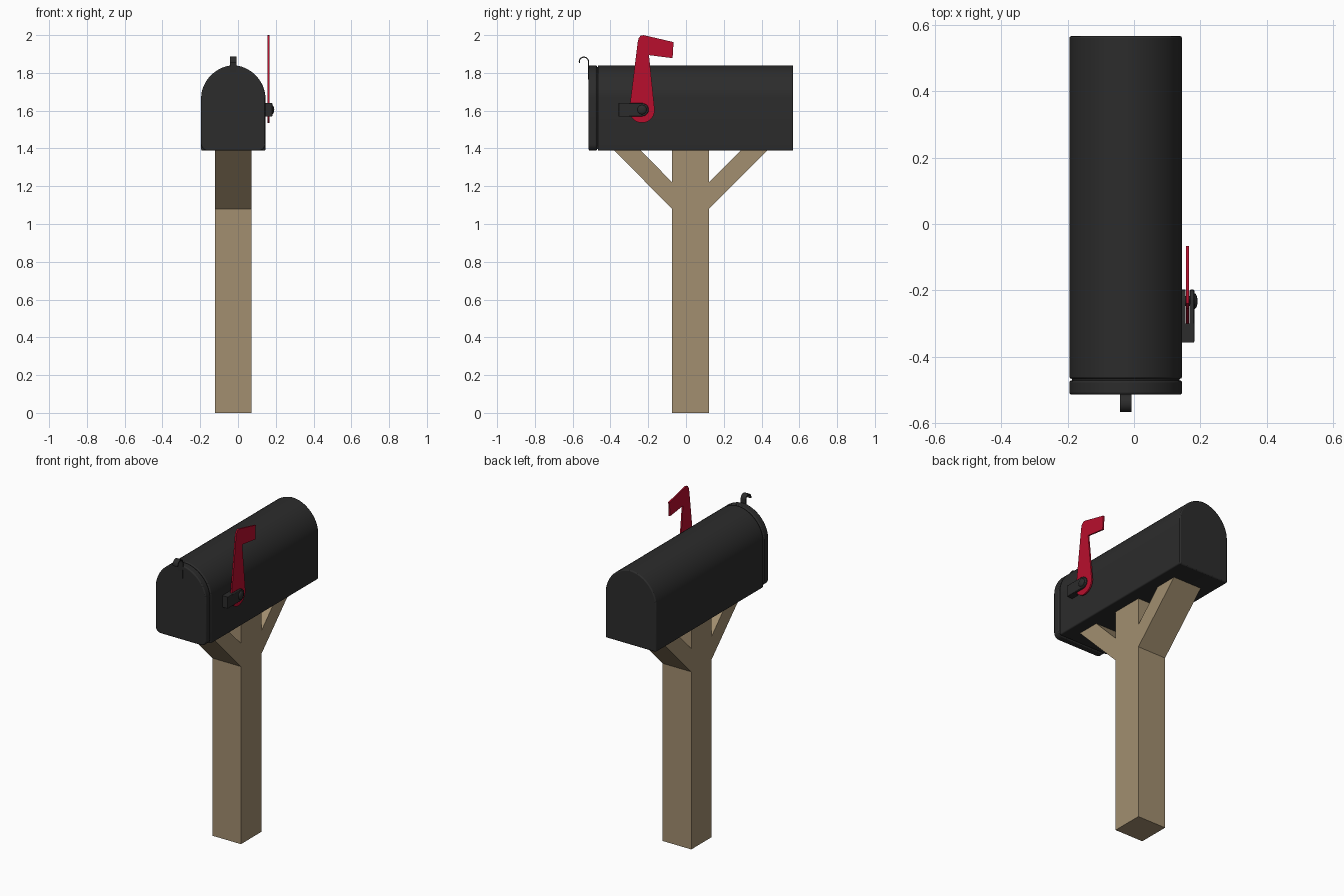
import bpy, bmesh, math
from mathutils import Vector

if "Cube" in bpy.data.objects:
    bpy.data.objects.remove(bpy.data.objects["Cube"])

CX = -0.025          # centre line of post and box


def material(name, rgb):
    m = bpy.data.materials.new(name)
    m.diffuse_color = (*rgb, 1)
    m.use_nodes = True
    m.node_tree.nodes["Principled BSDF"].inputs["Base Color"].default_value = m.diffuse_color
    return m


BLACK = material("black metal", (0.025, 0.025, 0.025))
WOOD = material("tan wood", (0.36, 0.272, 0.16))
RED = material("flag red", (0.48, 0.0045, 0.026))


def prism(name, pts, axis, lo, hi, mat, bevel=0.0, smooth=True):
    """Extrude a 2D outline: axis 'x' takes (y, z) points, axis 'y' takes (x, z)."""
    bm = bmesh.new()
    place = (lambda a, b, d: (d, a, b)) if axis == 'x' else (lambda a, b, d: (a, d, b))
    face = bm.faces.new([bm.verts.new(place(a, b, lo)) for a, b in pts])
    ext = bmesh.ops.extrude_face_region(bm, geom=[face])
    moved = [v for v in ext['geom'] if isinstance(v, bmesh.types.BMVert)]
    bmesh.ops.translate(bm, verts=moved, vec=Vector(place(0, 0, hi - lo)))
    bmesh.ops.recalc_face_normals(bm, faces=bm.faces)
    me = bpy.data.meshes.new(name)
    bm.to_mesh(me)
    bm.free()
    ob = bpy.data.objects.new(name, me)
    bpy.context.collection.objects.link(ob)
    me.materials.append(mat)
    if bevel:
        mod = ob.modifiers.new("soft edge", 'BEVEL')
        mod.width, mod.segments, mod.limit_method = bevel, 2, 'ANGLE'
        mod.angle_limit = math.radians(50)
    if smooth:
        finish(ob)
    return ob


def finish(ob):
    bpy.ops.object.select_all(action='DESELECT')
    ob.select_set(True)
    bpy.context.view_layer.objects.active = ob
    bpy.ops.object.shade_smooth_by_angle(angle=math.radians(35))


def arc(cx, cz, r, a0, a1, n):
    return [(cx + r * math.cos(math.radians(a0 + (a1 - a0) * i / n)),
             cz + r * math.sin(math.radians(a0 + (a1 - a0) * i / n))) for i in range(n + 1)]


def arch(corner, inset=0.0):
    """Mailbox cross-section: domed top, bottom corners rounded by `corner`."""
    r, base, spring = 0.17 - inset, 1.388 + inset, 1.67
    pts = []
    for i in range(33):
        c, s = math.cos(math.pi * i / 32), math.sin(math.pi * i / 32)
        pts.append((CX + r * math.copysign(abs(c) ** 1.06, c), spring + r * abs(s) ** 1.06))
    pts += arc(CX - r + corner, base + corner, corner, 180, 270, 5)
    pts += arc(CX + r - corner, base + corner, corner, 270, 360, 5)
    return pts


# Post and the two diagonal braces
prism("post", [(-0.073, 0), (0.122, 0), (0.122, 1.392), (-0.073, 1.392)],
      'x', -0.121, 0.071, WOOD, smooth=False)
for name, side in (("rear_brace", 1), ("front_brace", -1)):
    prism(name, [(0.0245 + side * d, z) for d, z in
                 ((0.09, 1.073), (0.0975, 1.08), (0.4075, 1.392), (0.267, 1.392), (0.09, 1.213))],
          'x', -0.121, 0.071, WOOD, smooth=False)

# Box body, recessed neck and door
prism("box_body", arch(0.008), 'y', -0.467, 0.567, BLACK, 0.006)
prism("box_neck", arch(0.008, 0.008), 'y', -0.48, -0.45, BLACK)
prism("door", arch(0.035), 'y', -0.515, -0.472, BLACK, 0.006)

# Hooked door latch, a bent strip
outer = [(-0.513, 1.765)] + arc(-0.5405, 1.859, 0.0275, 0, 195, 14)
inner = [(-0.52, 1.765)] + arc(-0.5405, 1.859, 0.0215, 0, 195, 14)
prism("door_latch", outer + inner[::-1], 'x', CX - 0.017, CX + 0.017, BLACK)

# Raised signal flag
FY, FZ = -0.233, 1.603
flag = arc(FY, FZ, 0.067, 170, 370, 20)
flag += [(-0.196, 1.894), (-0.071, 1.878), (-0.066, 1.963), (-0.225, 2.0),
         (-0.24, 1.997), (-0.25, 1.984), (-0.256, 1.96)]
prism("signal_flag", flag, 'x', 0.157, 0.166, RED)

# Flag bracket: inner plate, outer plate and the solid stop at the front
plate = arc(FY, 1.605, 0.035, -90, 90, 10) + [(-0.357, 1.64), (-0.357, 1.57)]
prism("bracket_inner_plate", plate, 'x', 0.140, 0.155, BLACK)
prism("bracket_outer_plate", plate, 'x', 0.168, 0.182, BLACK, 0.003)
prism("bracket_stop", [(-0.357, 1.57), (-0.301, 1.57), (-0.301, 1.64), (-0.357, 1.64)],
      'x', 0.140, 0.181, BLACK)

# Pivot pin and its rounded head
prism("pivot_pin", arc(FY, 1.605, 0.015, 0, 345, 23), 'x', 0.145, 0.18, BLACK)
bpy.ops.mesh.primitive_uv_sphere_add(segments=24, ring_count=12, location=(0.18, FY, 1.605))
head = bpy.context.object
head.name = "pivot_head"
head.scale = (0.012, 0.025, 0.025)
head.data.materials.append(BLACK)
finish(head)
